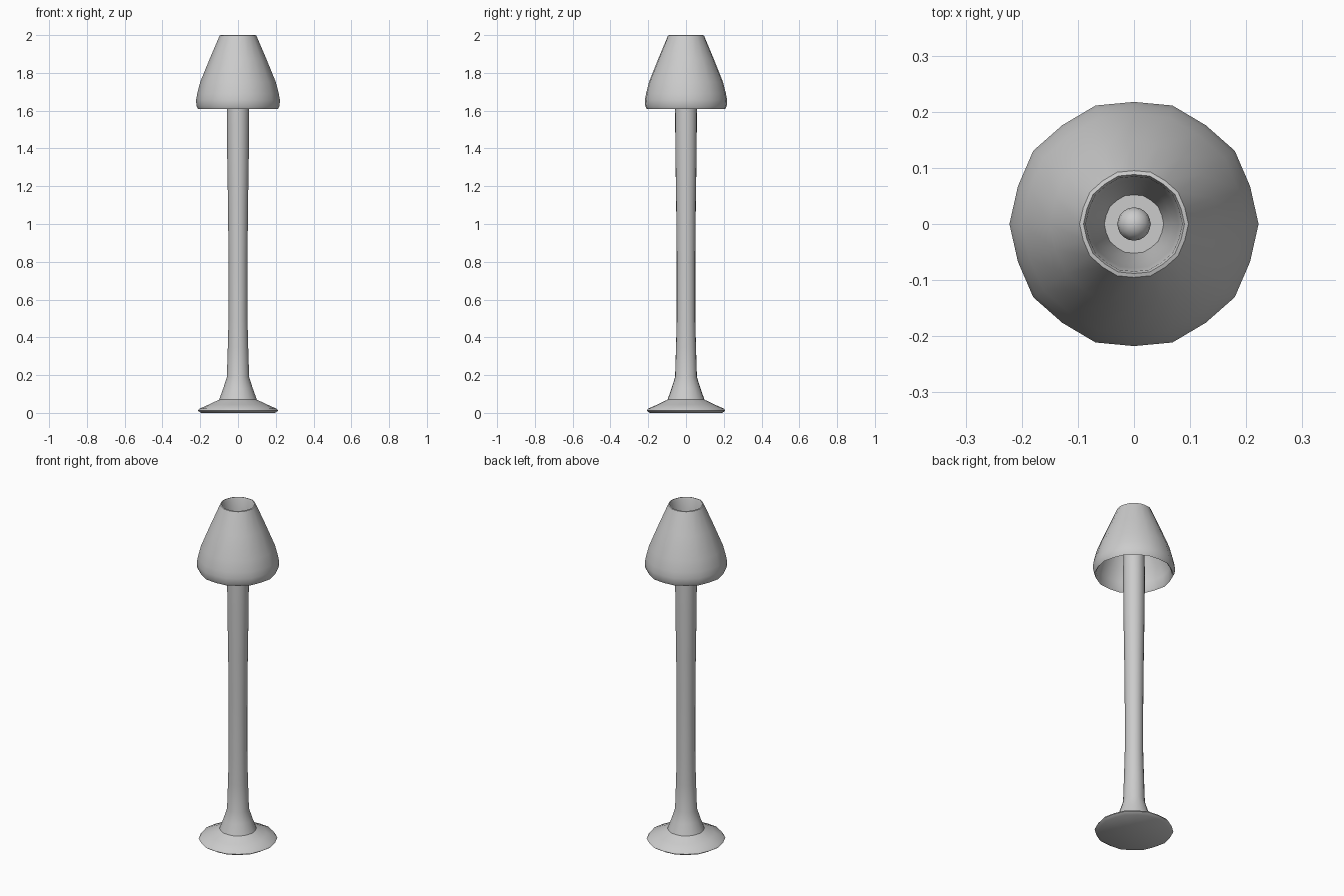
import bpy, bmesh, math

if "Cube" in bpy.data.objects:
    bpy.data.objects.remove(bpy.data.objects["Cube"])

SIDES = 20  # ten soft corners with a slightly flatter point between each


def lathe(name, profile, angle=40):
    """Spin an (r, z) profile around z; r = 0 closes to a point."""
    bm = bmesh.new()
    rings = []
    for r, z in profile:
        if r == 0:
            rings.append([bm.verts.new((0, 0, z))] * SIDES)
            continue
        ring = []
        for i in range(SIDES):
            a = 2 * math.pi * i / SIDES
            k = r * (1 if i % 2 == 0 else 0.98)
            ring.append(bm.verts.new((k * math.cos(a), k * math.sin(a), z)))
        rings.append(ring)
    for lo, hi in zip(rings, rings[1:]):
        for i in range(SIDES):
            j = (i + 1) % SIDES
            quad = [lo[i], lo[j], hi[j], hi[i]]
            bm.faces.new(list(dict.fromkeys(quad)))
    bmesh.ops.recalc_face_normals(bm, faces=bm.faces)
    mesh = bpy.data.meshes.new(name)
    bm.to_mesh(mesh)
    bm.free()
    obj = bpy.data.objects.new(name, mesh)
    bpy.context.collection.objects.link(obj)
    bpy.ops.object.select_all(action='DESELECT')
    obj.select_set(True)
    bpy.context.view_layer.objects.active = obj
    bpy.ops.object.shade_smooth_by_angle(angle=math.radians(angle))
    return obj


# Flared foot and pole in one continuous turned piece
lathe("base_and_pole", [
    (0, 0), (0.195, 0), (0.213, 0.012), (0.205, 0.022), (0.155, 0.044),
    (0.1, 0.07), (0.078, 0.13), (0.059, 0.19), (0.054, 0.35), (0.05, 0.5),
    (0.05, 0.8), (0.053, 1.1), (0.057, 1.35), (0.059, 1.6), (0.057, 1.74),
    (0.053, 1.76), (0, 1.76)])

# Hollow shade: inner wall, rolled lower lip, outer wall, then funnel to the pole
lathe("lamp_shade", [
    (0.085, 1.965), (0.184, 1.74), (0.202, 1.67), (0.205, 1.62),
    (0.213, 1.61), (0.22, 1.625), (0.222, 1.655), (0.216, 1.69),
    (0.2, 1.752), (0.15, 1.874), (0.097, 1.998), (0.09, 2.0),
    (0.086, 1.99), (0.08, 1.93), (0.068, 1.85), (0.053, 1.76)], 50)

# Round bulb standing on the pole top
lathe("bulb", [(0, 1.755)] + [
    (0.03 * math.sin(t * math.pi / 8), 1.785 - 0.03 * math.cos(t * math.pi / 8))
    for t in range(1, 8)] + [(0, 1.815)], 60)
